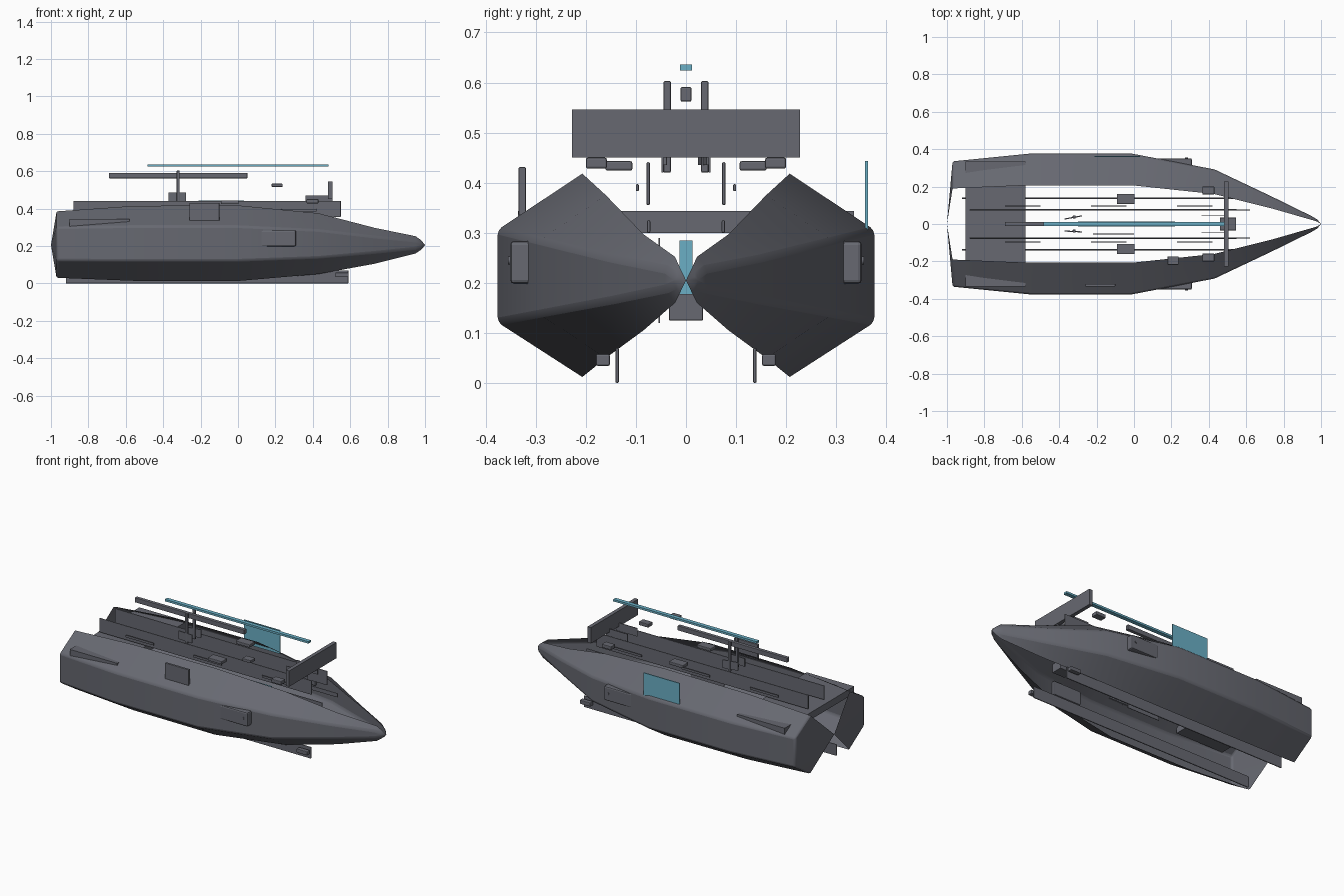
import bpy, bmesh, math

if "Cube" in bpy.data.objects:
    bpy.data.objects.remove(bpy.data.objects["Cube"])


def material(name, rgb):
    m = bpy.data.materials.new(name)
    m.diffuse_color = (*rgb, 1)
    m.use_nodes = True
    m.node_tree.nodes["Principled BSDF"].inputs["Base Color"].default_value = m.diffuse_color
    return m


blue_mat = material("blue_panel", (0.145, 0.43, 0.56))
dark_mat = material("dark_metal", (0.135, 0.14, 0.165))


def finish(name, bm, mirror=False, bevel=0.0, blue=False):
    bmesh.ops.recalc_face_normals(bm, faces=bm.faces)
    me = bpy.data.meshes.new(name)
    bm.to_mesh(me)
    bm.free()
    ob = bpy.data.objects.new(name, me)
    bpy.context.collection.objects.link(ob)
    me.materials.append(blue_mat if blue else dark_mat)
    if bevel:
        m = ob.modifiers.new("bevel", 'BEVEL')
        m.width, m.segments = bevel, 2
        m.limit_method = 'ANGLE'
        m.angle_limit = math.radians(30)
    if mirror:
        m = ob.modifiers.new("mirror", 'MIRROR')
        m.use_axis = (False, True, False)
        m.use_mirror_merge = False
    return ob


def box(name, xs, ys, zs, **kw):
    bm = bmesh.new()
    bmesh.ops.create_cube(bm, size=1)
    for v in bm.verts:
        for i, (lo, hi) in enumerate((xs, ys, zs)):
            v.co[i] = lo if v.co[i] < 0 else hi
    return finish(name, bm, **kw)


# Hull: octagonal loft, open along the top and bottom, closed to a pole at each end
# station: x, inner y, outer y, bottom z, lower side z, upper side z, top z
stations = [
    (-0.97, 0.190, 0.335, 0.030, 0.123, 0.300, 0.385),
    (-0.56, 0.207, 0.376, 0.014, 0.121, 0.306, 0.414),
    (-0.01, 0.207, 0.376, 0.012, 0.121, 0.306, 0.418),
    (0.43, 0.160, 0.292, 0.050, 0.137, 0.285, 0.375),
    (0.73, 0.085, 0.150, 0.105, 0.164, 0.250, 0.297),
    (0.95, 0.022, 0.042, 0.160, 0.187, 0.228, 0.252),
    (0.98, 0.012, 0.024, 0.180, 0.195, 0.215, 0.230),
]
bm = bmesh.new()
rings = [[bm.verts.new(p) for p in ((x, yi, zb), (x, yo, zl), (x, yo, zu), (x, yi, zt))]
         for x, yi, yo, zb, zl, zu, zt in stations]
for a, b in zip(rings, rings[1:]):
    for i in range(3):
        bm.faces.new((a[i], b[i], b[i + 1], a[i + 1]))
for ring, x in ((rings[0], -1), (rings[-1], 1)):
    pole = bm.verts.new((x, 0, 0.205))
    for i in range(3):
        bm.faces.new((ring[i], ring[i + 1], pole))
hull = finish("hull_side", bm, mirror=True, bevel=0.012)
bpy.context.view_layer.objects.active = hull
hull.select_set(True)
bpy.ops.object.shade_smooth_by_angle(angle=math.radians(25))

# Rear deck running through both hulls, and the core
box("rear_deck", (-0.90, -0.58), (-0.335, 0.335), (0.30, 0.343))
box("core_block", (0.46, 0.545), (-0.034, 0.034), (0.125, 0.178), bevel=0.002)
box("core_spine", (-0.30, 0.22), (-0.0125, 0.0125), (0.175, 0.285), blue=True)
box("core_panel", (-0.22, 0.0), (-0.055, -0.052), (0.12, 0.29))

# Long rails and keels
box("deck_rail", (-0.88, 0.55), (0.072, 0.079), (0.355, 0.441), mirror=True, bevel=0.003)
box("lower_rail", (-0.58, 0.62), (0.071, 0.078), (0.30, 0.325), mirror=True, bevel=0.003)
box("keel", (-0.92, 0.59), (0.134, 0.141), (0.0, 0.07), mirror=True, bevel=0.003)
box("keel_foot", (0.52, 0.592), (0.152, 0.180), (0.034, 0.058), mirror=True, bevel=0.004)
for i, x in enumerate((-0.69, -0.23, 0.23)):
    box(f"rail_strip_{i}", (x, x + 0.19), (0.094, 0.100), (0.383, 0.397), mirror=True, bevel=0.002)

# Front crossbar and deck boxes
box("crossbar", (0.482, 0.505), (-0.228, 0.228), (0.45, 0.546))
box("bar_bracket", (0.36, 0.505), (0.045, 0.049), (0.42, 0.47), mirror=True)
box("front_deck_box", (0.365, 0.43), (0.158, 0.200), (0.428, 0.450), mirror=True, bevel=0.004)
box("middle_deck_box", (-0.092, 0.003), (0.107, 0.161), (0.424, 0.443), mirror=True, bevel=0.004)
box("floating_sensor", (0.18, 0.238), (-0.218, -0.173), (0.516, 0.533), bevel=0.003)

# Mast and overhead beams
box("mast", (-0.328, -0.312), (0.030, 0.045), (0.42, 0.603), mirror=True, bevel=0.003)
for i, (y, tilt) in enumerate(((0.035, 0.18), (-0.04, -0.05))):
    blade = box(f"mast_blade_{i}", (-0.047, 0.047), (-0.003, 0.003), (0.435, 0.485))
    blade.location = (-0.325, y, 0)
    blade.rotation_euler.z = tilt
box("overhead_beam", (-0.69, 0.05), (-0.011, 0.011), (0.562, 0.591), bevel=0.003)
box("overhead_light", (-0.485, 0.483), (-0.012, 0.012), (0.624, 0.636), blue=True)

# Outer side fittings
box("side_pod", (0.12, 0.31), (0.30, 0.351), (0.198, 0.284), mirror=True, bevel=0.008)
bm = bmesh.new()
bmesh.ops.create_cone(bm, cap_ends=True, segments=12, radius1=0.008, radius2=0.008, depth=0.006)
for v in bm.verts:
    v.co = (0.28 + v.co.x, 0.352 + v.co.z, 0.245 + v.co.y)
finish("pod_button", bm, mirror=True)
box("front_side_panel", (-0.26, -0.10), (-0.334, -0.320), (0.335, 0.431), bevel=0.002)
box("back_side_panel", (-0.21, 0.033), (0.357, 0.363), (0.30, 0.443), blue=True)
